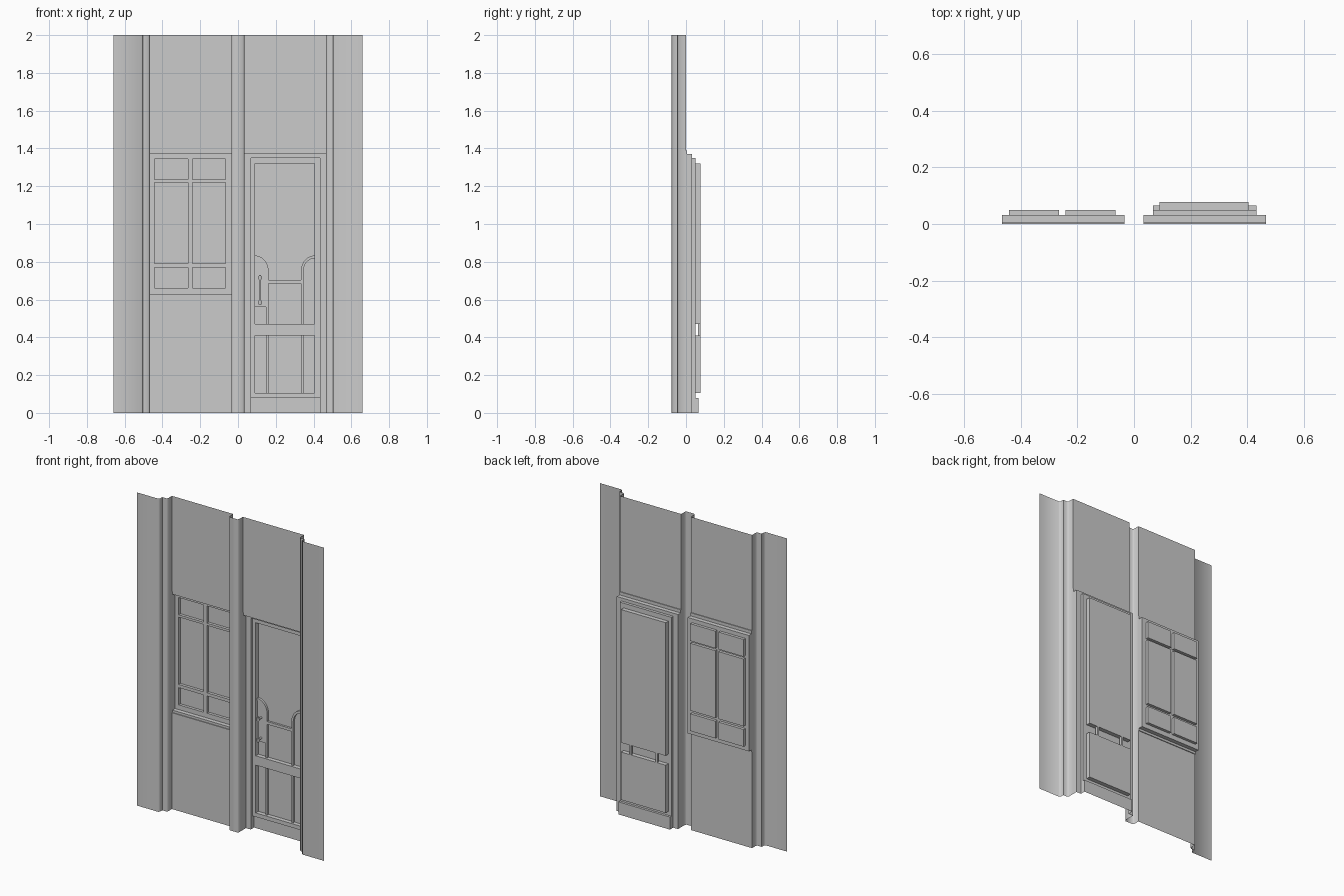
import bpy, bmesh, math
from mathutils import Vector

cube = bpy.data.objects.get("Cube")
if cube:
    bpy.data.objects.remove(cube, do_unlink=True)

grey = bpy.data.materials.new("plain_grey")
grey.use_nodes = True
grey.diffuse_color = (0.6, 0.6, 0.6, 1)
grey.node_tree.nodes["Principled BSDF"].inputs["Base Color"].default_value = (0.6, 0.6, 0.6, 1)

H = 2.0
RECESS, FRAME, KICK, GLASS, FRONT = 0.032, 0.05, 0.065, 0.077, -0.077
STEP = -0.046


def finish(name, bm, sheet=False, smooth=None):
    bmesh.ops.remove_doubles(bm, verts=bm.verts, dist=1e-5)
    bmesh.ops.recalc_face_normals(bm, faces=bm.faces)
    # open sheets must face the front
    if sheet and sum(f.normal.y * f.calc_area() for f in bm.faces) > 0:
        bmesh.ops.reverse_faces(bm, faces=bm.faces)
    mesh = bpy.data.meshes.new(name)
    bm.to_mesh(mesh)
    bm.free()
    mesh.materials.append(grey)
    ob = bpy.data.objects.new(name, mesh)
    bpy.context.collection.objects.link(ob)
    if smooth:
        bpy.ops.object.select_all(action='DESELECT')
        ob.select_set(True)
        bpy.context.view_layer.objects.active = ob
        bpy.ops.object.shade_smooth_by_angle(angle=math.radians(smooth))
    return ob


def quad(bm, *pts):
    bm.faces.new([bm.verts.new(p) for p in pts])


def upright(name, profile):
    """Full-height open sheet following a plan profile."""
    bm = bmesh.new()
    for (xa, ya), (xb, yb) in zip(profile, profile[1:]):
        quad(bm, (xa, ya, 0), (xb, yb, 0), (xb, yb, H), (xa, ya, H))
    return finish(name, bm, True, 50)


def relief(name, x0, x1, rects):
    """Stepped sheet: each rectangle (x0, x1, z0, z1, depth) overrides earlier ones."""
    rects = [(x0, x1, 0, H, 0)] + rects
    xs = sorted({v for r in rects for v in r[:2]})
    zs = sorted({v for r in rects for v in r[2:4]})

    def depth(i, k):
        cx, cz = (xs[i] + xs[i + 1]) / 2, (zs[k] + zs[k + 1]) / 2
        return [r[4] for r in rects if r[0] < cx < r[1] and r[2] < cz < r[3]][-1]

    bm = bmesh.new()
    nx, nz = len(xs) - 1, len(zs) - 1
    for i in range(nx):
        for k in range(nz):
            a, b, c, d = xs[i], xs[i + 1], zs[k], zs[k + 1]
            y = depth(i, k)
            quad(bm, (a, y, c), (b, y, c), (b, y, d), (a, y, d))
            right = depth(i + 1, k) if i + 1 < nx else 0
            if right != y:
                quad(bm, (b, y, c), (b, right, c), (b, right, d), (b, y, d))
            if i == 0 and y:
                quad(bm, (a, 0, c), (a, y, c), (a, y, d), (a, 0, d))
            if k + 1 < nz and depth(i, k + 1) != y:
                t = depth(i, k + 1)
                quad(bm, (a, y, d), (b, y, d), (b, t, d), (a, t, d))
    bmesh.ops.remove_doubles(bm, verts=bm.verts, dist=1e-5)
    bmesh.ops.dissolve_limit(bm, angle_limit=0.01, verts=bm.verts, edges=bm.edges)
    return finish(name, bm, True)


def slab(name, outline, y0, y1):
    """Solid plate from an (x, z) outline."""
    bm = bmesh.new()
    face = bm.faces.new([bm.verts.new((x, y0, z)) for x, z in outline])
    ext = bmesh.ops.extrude_face_region(bm, geom=[face])
    bmesh.ops.translate(bm, vec=(0, y1 - y0, 0),
                        verts=[v for v in ext["geom"] if isinstance(v, bmesh.types.BMVert)])
    return finish(name, bm)


def rod(name, a, b, r, sides=12):
    a, b = Vector(a), Vector(b)
    bm = bmesh.new()
    bmesh.ops.create_cone(bm, cap_ends=True, segments=sides, radius1=r, radius2=r, depth=(b - a).length)
    bmesh.ops.rotate(bm, verts=bm.verts, matrix=Vector((0, 0, 1)).rotation_difference(b - a).to_matrix())
    bmesh.ops.translate(bm, verts=bm.verts, vec=(a + b) / 2)
    return finish(name, bm, smooth=40)


# Outer pilasters with stepped, lightly chamfered edges
C = 0.007
side = [(0.66, FRONT), (0.503 + C, FRONT), (0.503, FRONT + C), (0.503, STEP),
        (0.467 + C, STEP), (0.467, STEP + C), (0.467, 0)]
upright("right_pilaster", [(-x, y) for x, y in side])
upright("left_pilaster", side)

# Centre pillar
half = [(0.034, 0), (0.034, STEP + C), (0.034 - C, STEP)]
upright("centre_pillar", [(-x, y) for x, y in half] + half[::-1])

# Window bay: shallow lip, recess, then six panes
panes = [(a, b, c, d, FRAME)
         for a, b in ((-0.442, -0.265), (-0.242, -0.065))
         for c, d in ((0.66, 0.77), (0.79, 1.22), (1.235, 1.345))]
relief("window_bay", -0.467, -0.034,
       [(-0.467, -0.034, 0.615, 1.39, 0.005), (-0.467, -0.034, 0.63, 1.37, RECESS)] + panes)

# Door bay: lip, jamb, door leaf, kick recess and two glazed openings
relief("door_bay", 0.034, 0.467,
       [(0.034, 0.467, 0, 1.39, 0.005), (0.034, 0.467, 0, 1.37, RECESS),
        (0.068, 0.433, 0, 1.35, FRAME), (0.068, 0.433, 0, 0.08, KICK),
        (0.09, 0.405, 0.105, 0.41, GLASS), (0.09, 0.405, 0.47, 1.32, GLASS)])

# Door bars: posts that curve outwards at the top
BAR = 0.063
MID = (0.09 + 0.405) / 2


def arc(rx, rz):
    steps = [math.pi / 2 * i / 10 for i in range(11)]
    return [(0.09 + rx * math.cos(t), 0.75 + rz * math.sin(t)) for t in steps]


outer, inner = arc(0.072, 0.083), arc(0.059, 0.068)
post = [(0.149, 0.105), (0.162, 0.105)] + outer + inner[::-1]
slab("right_curved_bar", post, BAR, GLASS)
slab("left_curved_bar", [(2 * MID - x, z) for x, z in post], BAR, GLASS)
slab("cross_bar", [(0.162, 0.685), (0.333, 0.685), (0.333, 0.703), (0.162, 0.703)], BAR, GLASS - 0.001)

# Lock plate under the right curve
slab("lock_plate", [(0.09, 0.56), (0.149, 0.56)] + inner, BAR + 0.003, GLASS - 0.001)

# Pull handle
HX, HY = 0.117, 0.035
rod("handle_grip", (HX, HY, 0.57), (HX, HY, 0.73), 0.006)
for label, z in (("lower", 0.585), ("upper", 0.715)):
    rod(label + "_handle_mount", (HX, HY, z), (HX, BAR + 0.004, z), 0.006)
    rod(label + "_handle_collar", (HX, HY, z - 0.01), (HX, HY, z + 0.01), 0.008)
